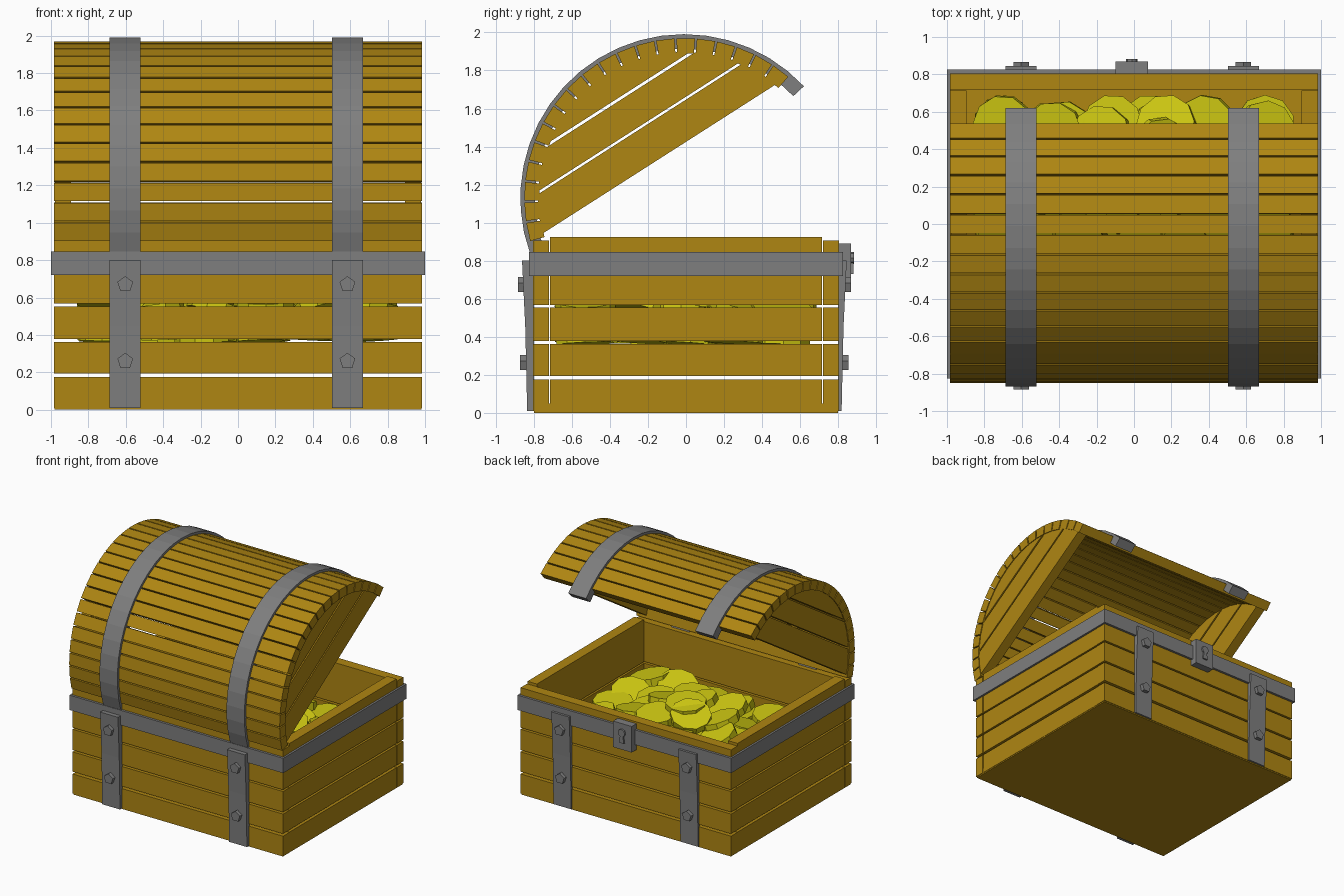
import bpy, bmesh, math, random
from mathutils import Matrix, Vector

if "Cube" in bpy.data.objects:
    bpy.data.objects.remove(bpy.data.objects["Cube"], do_unlink=True)
random.seed(7)


def material(name, rgb):
    m = bpy.data.materials.new(name)
    m.use_nodes = True
    m.diffuse_color = (*rgb, 1)
    m.node_tree.nodes["Principled BSDF"].inputs["Base Color"].default_value = (*rgb, 1)
    return m


WOOD = material("golden wood", (0.43, 0.24, 0.006))
IRON = material("grey iron", (0.21, 0.21, 0.21))
GOLD = material("yellow gold", (0.62, 0.58, 0.006))


def finish(name, bm, mat):
    bmesh.ops.recalc_face_normals(bm, faces=bm.faces)
    mesh = bpy.data.meshes.new(name)
    bm.to_mesh(mesh)
    bm.free()
    mesh.materials.append(mat)
    obj = bpy.data.objects.new(name, mesh)
    bpy.context.collection.objects.link(obj)
    return obj


def prism(bm, points, lo, hi, axis="x"):
    """Extrude a (y, z) outline along x, or an (x, z) outline along y."""
    place = (lambda p, t: (t, p[0], p[1])) if axis == "x" else (lambda p, t: (p[0], t, p[1]))
    ends = [[bm.verts.new(place(p, t)) for p in points] for t in (lo, hi)]
    bm.faces.new(ends[0])
    bm.faces.new(ends[1])
    n = len(points)
    for i in range(n):
        j = (i + 1) % n
        bm.faces.new((ends[0][i], ends[0][j], ends[1][j], ends[1][i]))


def box(bm, x0, x1, y0, y1, z0, z1):
    prism(bm, [(y0, z0), (y1, z0), (y1, z1), (y0, z1)], x0, x1)


def ngon(cx, cz, r, n, turn=90):
    return [(cx + r * math.cos(math.radians(turn + 360 * i / n)),
             cz + r * math.sin(math.radians(turn + 360 * i / n))) for i in range(n)]


# Box walls: four planks a side, with narrow gaps
LEVELS = [(0.01, 0.175), (0.195, 0.362), (0.378, 0.553), (0.567, 0.905)]
for label, s in (("back", 1), ("front", -1)):
    bm = bmesh.new()
    for z0, z1 in LEVELS:
        box(bm, -0.985, 0.985, s * 0.72, s * 0.805, z0, z1)
    finish(f"{label}_wall_planks", bm, WOOD)
for label, s in (("left", 1), ("right", -1)):
    bm = bmesh.new()
    for z0, z1 in LEVELS:
        box(bm, s * 0.895, s * 0.983, -0.715, 0.715, z0, z1 + 0.02 * (z1 > 0.9))
    finish(f"{label}_wall_planks", bm, WOOD)
bm = bmesh.new()
box(bm, -0.98, 0.98, -0.8, 0.8, 0, 0.05)
finish("floor", bm, WOOD)

# Iron band around the box
bm = bmesh.new()
for s in (1, -1):
    box(bm, -1, 1, s * 0.8, s * 0.825, 0.72, 0.845)
    box(bm, s * 0.98, s, -0.8, 0.8, 0.72, 0.845)
finish("rim_band", bm, IRON)

# Upright straps with pentagonal bolts
for label, s, off in (("back", 1, -0.017), ("front", -1, 0)):
    straps, bolts = bmesh.new(), bmesh.new()
    for x in (-0.603, 0.585):
        outline = [(0.8, 0.01), (0.835 + off, 0.01), (0.845 + off, 0.45),
                   (0.862 + off, 0.8), (0.8, 0.8)]
        prism(straps, [(s * y, z) for y, z in outline], x - 0.083, x + 0.083)
        for z, out in ((0.26, 0.872), (0.67, 0.884)):
            prism(bolts, ngon(x, z, 0.044, 5), s * 0.82, s * (out + off), "y")
    finish(f"{label}_straps", straps, IRON)
    finish(f"{label}_bolts", bolts, IRON)

# Lock with a raised keyhole
bm = bmesh.new()
box(bm, -0.1, 0.075, 0.8, 0.868, 0.67, 0.89)
finish("lock_plate", bm, IRON)
bm = bmesh.new()
prism(bm, ngon(-0.012, 0.815, 0.032, 8), 0.86, 0.882, "y")
prism(bm, [(-0.035, 0.73), (0.011, 0.73), (0, 0.8), (-0.024, 0.8)], 0.86, 0.881, "y")
finish("keyhole", bm, IRON)

# Lid: planks set around an arc, opened on the front hinge
CY, CZ = -0.01, 1.13
FIRST, LAST, COUNT = 49, 196, 20
TILT = 122.6


def polar(r, deg):
    a = math.radians(deg)
    return CY + r * math.cos(a), CZ + r * math.sin(a)


step = (LAST - FIRST) / COUNT
bm = bmesh.new()
for i in range(COUNT):
    a, b = FIRST + i * step + 0.35, FIRST + (i + 1) * step - 0.35
    wide = random.uniform(0.97, 0.985)
    prism(bm, [polar(0.84, a), polar(0.84, b), polar(0.762, b), polar(0.762, a)],
          -0.985, 0.985)
finish("lid_planks", bm, WOOD)

# Lid ends: three planks cut to the arc
for label, s in (("left", 1), ("right", -1)):
    bm = bmesh.new()
    r = 0.768
    for d0, d1 in ((0.243, 0.43), (0.443, 0.614), (0.629, r)):
        wide, narrow = (math.degrees(math.acos(d / r)) for d in (d0, d1))
        arc = [narrow + (wide - narrow) * k / 5 for k in range(6)]
        angles = [TILT - a for a in reversed(arc)] + [TILT + a for a in arc if a > 0 or d1 < r]
        prism(bm, [polar(r, a) for a in angles], s * 0.893, s * 0.978)
    finish(f"{label}_lid_end", bm, WOOD)

# Curved lid straps
bm = bmesh.new()
for x in (-0.603, 0.585):
    angles = [43 + (200 - 43) * k / 20 for k in range(21)]
    prism(bm, [polar(0.861, a) for a in angles] + [polar(0.785, a) for a in reversed(angles)],
          x - 0.083, x + 0.083)
finish("lid_straps", bm, IRON)

# Heap of coins, highest in the middle
bm = bmesh.new()


def coin(x, y, z, tilt):
    lean = Matrix.Rotation(random.uniform(-tilt, tilt), 4, "X") @ \
        Matrix.Rotation(random.uniform(-tilt, tilt), 4, "Y")
    spin = Matrix.Rotation(random.uniform(0, math.tau), 4, "Z")
    bmesh.ops.create_cone(bm, cap_ends=True, segments=10, radius1=0.16, radius2=0.16,
                          depth=0.06, matrix=Matrix.Translation((x, y, z)) @ lean @ spin)


def jitter(v, amount, limit):
    return max(-limit, min(limit, v + random.uniform(-amount, amount)))


for z, tilt in ((0.41, 0.08), (0.47, 0.2), (0.54, 0.3)):
    for i in range(6):
        for j in range(5):
            x, y = jitter(-0.7 + 0.28 * i, 0.06, 0.7), jitter(-0.52 + 0.26 * j, 0.05, 0.53)
            coin(x, y, z + random.uniform(-0.02, 0.03), tilt)
for k in range(12):
    a = k * 2.4
    reach = 0.13 * math.sqrt(k)
    coin(1.1 * reach * math.cos(a), reach * math.sin(a), 0.72 - 0.3 * reach, 0.35)
finish("coin_heap", bm, GOLD)
